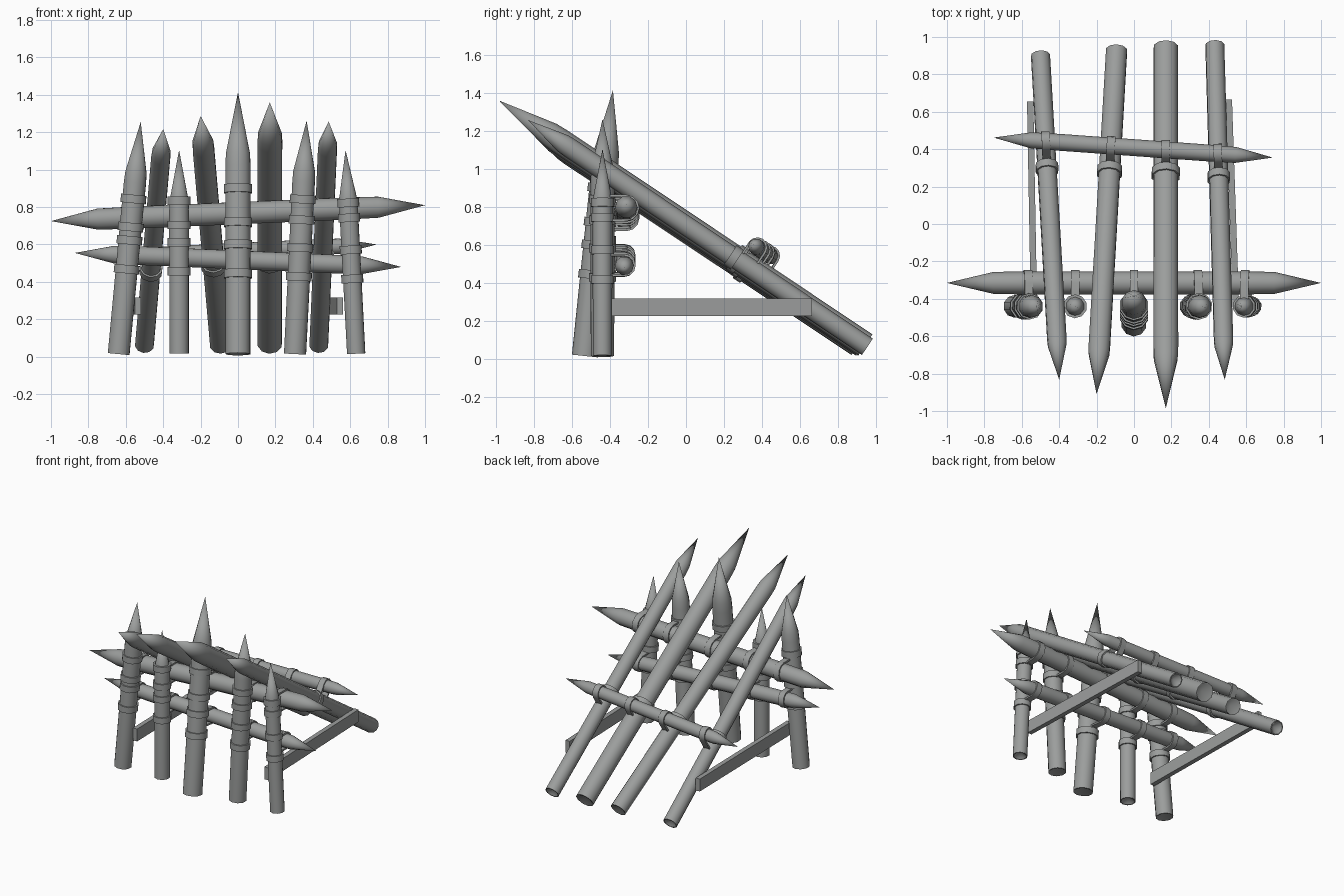
import bpy, math
from mathutils import Vector

if "Cube" in bpy.data.objects:
    bpy.data.objects.remove(bpy.data.objects["Cube"])

SIDES = 10
MAT = bpy.data.materials.new("dark_wood")
MAT.diffuse_color = (0.33, 0.34, 0.335, 1)
MAT.use_nodes = True
MAT.node_tree.nodes["Principled BSDF"].inputs["Base Color"].default_value = MAT.diffuse_color


def finish(name, verts, faces, smooth=True):
    me = bpy.data.meshes.new(name)
    me.from_pydata([tuple(v) for v in verts], [], faces)
    me.materials.append(MAT)
    ob = bpy.data.objects.new(name, me)
    bpy.context.collection.objects.link(ob)
    bpy.ops.object.select_all(action='DESELECT')
    ob.select_set(True)
    bpy.context.view_layer.objects.active = ob
    bpy.ops.object.mode_set(mode='EDIT')
    bpy.ops.mesh.select_all(action='SELECT')
    bpy.ops.mesh.normals_make_consistent(inside=False)
    bpy.ops.object.mode_set(mode='OBJECT')
    if smooth:
        bpy.ops.object.shade_smooth_by_angle(angle=math.radians(40))
    return ob


def lathe(name, p0, p1, profile, closed=False):
    """Revolve (distance, radius) pairs about the axis p0-p1; radius 0 makes a point."""
    p0, p1 = Vector(p0), Vector(p1)
    d = (p1 - p0).normalized()
    u = d.cross(Vector((0.03, 1, 0.02))).normalized()
    w = d.cross(u)
    verts, rings, faces = [], [], []
    for t, r in profile:
        n = 1 if r == 0 else SIDES
        rings.append(list(range(len(verts), len(verts) + n)))
        for i in range(n):
            a = 2 * math.pi * (i + 0.5) / SIDES
            verts.append(p0 + d * t + (u * math.cos(a) + w * math.sin(a)) * r)
    pairs = list(zip(rings, rings[1:])) + ([(rings[-1], rings[0])] if closed else [])
    for a, b in pairs:
        for i in range(SIDES):
            j = (i + 1) % SIDES
            if len(a) == 1:
                faces.append((a[0], b[j], b[i]))
            elif len(b) == 1:
                faces.append((a[i], a[j], b[0]))
            else:
                faces.append((a[i], a[j], b[j], b[i]))
    return finish(name, verts, faces)


def stake(name, p0, p1, r, cone):
    """Log with a hollowed butt at p0 and a sharpened tip at p1."""
    L = (Vector(p1) - Vector(p0)).length
    lathe(name, p0, p1, [(0.04, 0), (0, r * 0.85), (0, r * 0.98),
                         (L - cone * 1.2, r), (L - cone, r * 0.96), (L, 0)])


def rail(name, p0, p1, r, cone):
    """Log sharpened at both ends."""
    L = (Vector(p1) - Vector(p0)).length
    lathe(name, p0, p1, [(0, 0), (cone, r * 0.95), (cone * 1.8, r),
                         (L - cone * 1.8, r), (L - cone, r * 0.95), (L, 0)])


def ring(name, c, axis, r, h=0.045):
    """Band wrapped round a log."""
    c, d = Vector(c), Vector(axis).normalized()
    lathe(name, c - d * h / 2, c + d * h / 2,
          [(0, r * 0.9), (0, r + 0.009), (h, r + 0.009), (h, r * 0.9)], True)


def strap(name, c, rc, axis, r, w=0.045, t=0.008):
    """U-shaped strap from stake point c round the rail centre rc."""
    c, rc, s = Vector(c), Vector(rc), Vector(axis).normalized()
    out = rc - c
    out = (out - s * out.dot(s)).normalized()
    side = s.cross(out)
    leg = (rc - c).dot(out)
    rows = []
    for rad in (r - 0.004, r + t):
        row = [rc - out * leg * 0.8 + s * rad]
        row += [rc + s * rad * math.cos(math.pi * k / 6) + out * rad * math.sin(math.pi * k / 6)
                for k in range(7)]
        row.append(rc - out * leg * 0.8 - s * rad)
        rows.append(row)
    n = len(rows[0])
    loops = [(rows[0], -1), (rows[1], -1), (rows[1], 1), (rows[0], 1)]
    verts = [p + side * sg * w / 2 for row, sg in loops for p in row]
    faces = [(a * n + i, a * n + i + 1, b * n + i + 1, b * n + i)
             for a, b in ((0, 1), (1, 2), (2, 3), (3, 0)) for i in range(n - 1)]
    faces += [(0, n, 2 * n, 3 * n), tuple(k * n + n - 1 for k in range(4))]
    finish(name, verts, faces)


def at(line, axis, value):
    """Point on a line where the given coordinate equals value."""
    a, b = Vector(line[0]), Vector(line[1])
    return a.lerp(b, (value - a[axis]) / (b[axis] - a[axis]))


# upright stakes: butt, tip, radius, cone length, offset of the top band
uprights = [
    ((-0.638, -0.44, 0.014), (-0.52, -0.44, 1.255), 0.062, 0.27, 0.10),
    ((-0.315, -0.44, 0.016), (-0.315, -0.44, 1.105), 0.055, 0.27, 0.08),
    ((0.0, -0.533, 0.014), (0.0, -0.385, 1.415), 0.070, 0.33, 0.13),
    ((0.305, -0.44, 0.014), (0.367, -0.44, 1.262), 0.063, 0.27, 0.06),
    ((0.632, -0.44, 0.016), (0.575, -0.44, 1.105), 0.052, 0.26, 0.03),
]
# leaning stakes
leaners = [
    ((-0.50, 0.90, 0.063), (-0.40, -0.832, 1.217), 0.053, 0.22),
    ((-0.093, 0.928, 0.065), (-0.20, -0.91, 1.287), 0.060, 0.26),
    ((0.17, 0.945, 0.072), (0.17, -0.985, 1.360), 0.069, 0.32),
    ((0.432, 0.955, 0.063), (0.485, -0.832, 1.257), 0.053, 0.22),
]
# cross rails
upper = ((-1.0, -0.315, 0.725), (1.0, -0.315, 0.81))
lower = ((-0.872, -0.325, 0.555), (0.872, -0.325, 0.48))
back = ((-0.75, 0.462, 0.53), (0.742, 0.355, 0.60))
rail("upper_rail", *upper, 0.062, 0.25)
rail("lower_rail", *lower, 0.052, 0.21)
rail("back_rail", *back, 0.045, 0.20)

# uprights with their lashings
for i, (p0, p1, r, cone, top) in enumerate(uprights):
    stake(f"upright_stake_{i}", p0, p1, r, cone)
    line, d = (p0, p1), Vector(p1) - Vector(p0)
    for label, rl, rr, offs in (("upper", upper, 0.062, (top, -0.05)),
                                ("lower", lower, 0.052, (0.08, -0.075))):
        x = at(line, 2, 0.75 if label == "upper" else 0.52).x
        rc = at(rl, 0, x)
        c = at(line, 2, rc.z)
        strap(f"{label}_strap_{i}", c, rc, d, rr)
        for k, o in enumerate(offs):
            ring(f"{label}_band_{i}_{k}", at(line, 2, rc.z + o), d, r)

# leaners with their lashings
for i, (p0, p1, r, cone) in enumerate(leaners):
    stake(f"leaning_stake_{i}", p0, p1, r, cone)
    line, d = (p0, p1), Vector(p1) - Vector(p0)
    rc = at(back, 0, at(line, 1, 0.4).x)
    s = d.normalized()
    c = Vector(p0) + s * (rc - Vector(p0)).dot(s)
    strap(f"back_strap_{i}", c, rc, d, 0.045)
    ring(f"back_band_{i}", c + s * 0.075, d, r)

# side braces joining uprights to leaners
for name, xf, xb, yb in (("left_brace", -0.535, -0.555, 0.655), ("right_brace", 0.545, 0.507, 0.665)):
    verts = [(x + s * 0.017, y, z) for x, y in ((xf, -0.445), (xb, yb))
             for z in (0.225, 0.317) for s in (-1, 1)]
    finish(name, verts, [(0, 1, 3, 2), (4, 6, 7, 5), (0, 4, 5, 1),
                         (2, 3, 7, 6), (0, 2, 6, 4), (1, 5, 7, 3)], False)
